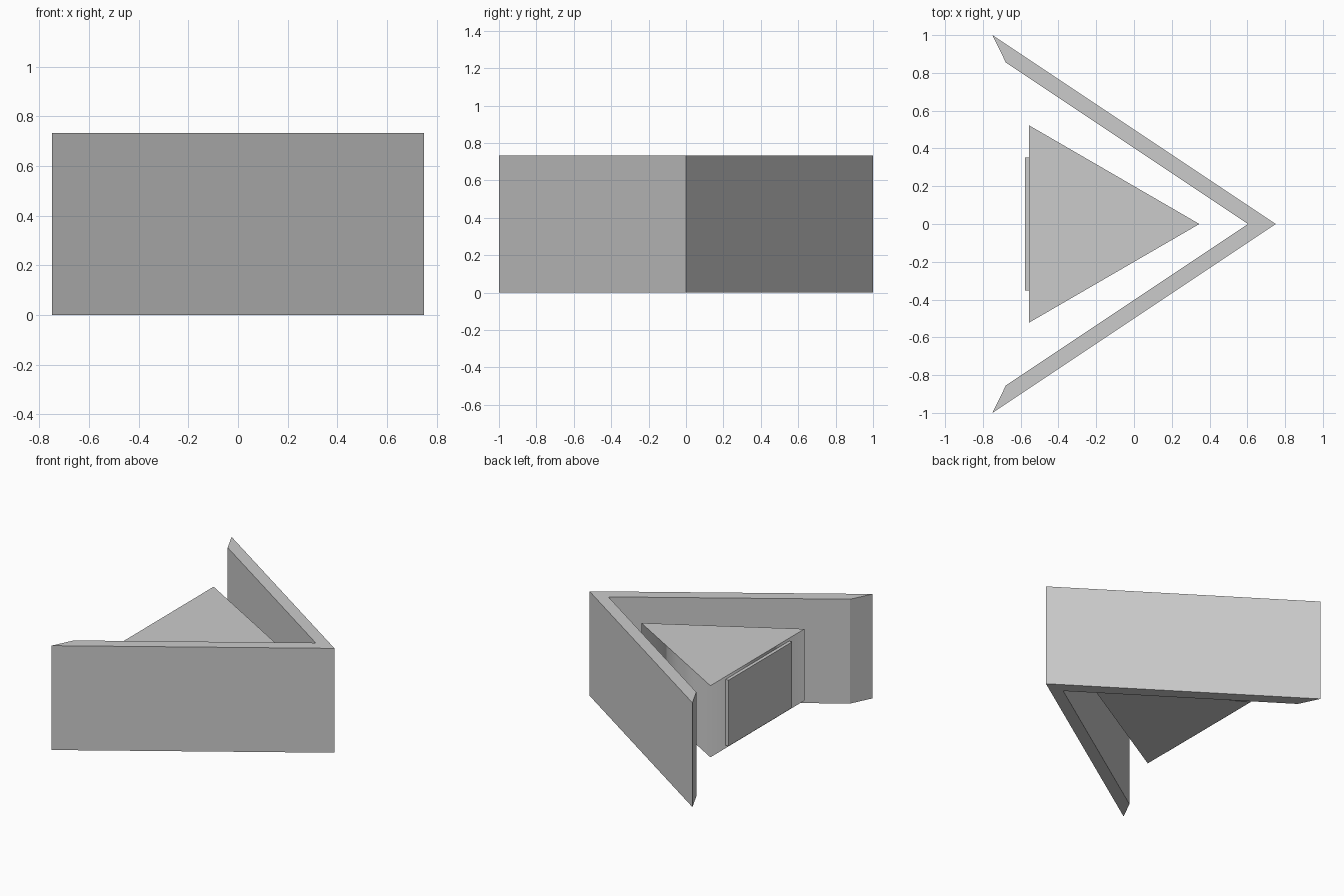
import bpy
import bmesh

if "Cube" in bpy.data.objects:
    bpy.data.objects.remove(bpy.data.objects["Cube"])


def prism(name, outline, z0, z1, smooth_sides=False):
    """Extrude a counter-clockwise XY outline from z0 to z1."""
    bm = bmesh.new()
    base = bm.faces.new([bm.verts.new((x, y, z0)) for x, y in outline])
    ext = bmesh.ops.extrude_face_region(bm, geom=[base], use_keep_orig=True)
    top = [v for v in ext["geom"] if isinstance(v, bmesh.types.BMVert)]
    bmesh.ops.translate(bm, verts=top, vec=(0, 0, z1 - z0))
    bmesh.ops.recalc_face_normals(bm, faces=bm.faces)
    for f in bm.faces:
        f.smooth = smooth_sides and abs(f.normal.z) < 0.5
    # keep the rims between caps and sides crisp
    for e in bm.edges:
        e.smooth = all(f.smooth for f in e.link_faces)
    mesh = bpy.data.meshes.new(name)
    bm.to_mesh(mesh)
    bm.free()
    obj = bpy.data.objects.new(name, mesh)
    bpy.context.collection.objects.link(obj)
    return obj


HEIGHT = 0.733

# outer V-shaped wall: one half, mirrored across y = 0
tip_out, end_out, end_in, tip_in = (0.75, 0), (-0.75, 1), (-0.678, 0.854), (0.603, 0)
wall = [tip_out, end_out, end_in, tip_in] + [(x, -y) for x, y in (end_in, end_out)]
prism("chevron_wall", wall, 0, HEIGHT)

# inner triangular core, vertically centred between the wings, softly shaded sides
prism("triangular_core", [(0.346, 0), (-0.555, 0.522), (-0.555, -0.522)],
      0.115, 0.618, smooth_sides=True)

# thin raised panel on the rear face of the core
prism("rear_panel", [(-0.55, -0.353), (-0.55, 0.353), (-0.578, 0.353), (-0.578, -0.353)],
      0.135, 0.598)
